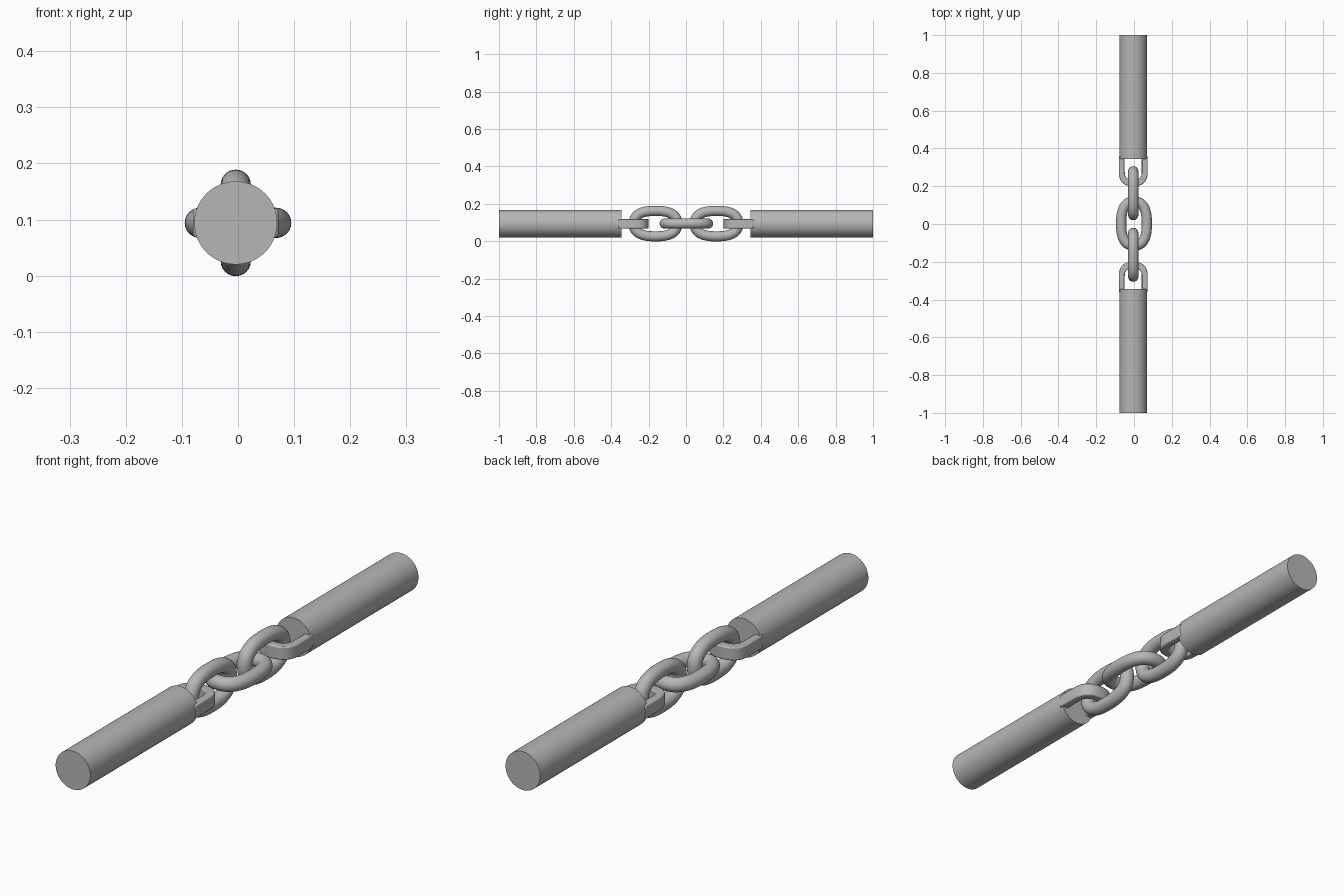
import bpy, bmesh
from math import cos, sin, pi, copysign
from mathutils import Vector, Matrix

cube = bpy.data.objects.get("Cube")
if cube:
    bpy.data.objects.remove(cube, do_unlink=True)

MID_Z = 0.094      # height of the shared axis
AXIS_X = -0.004    # handles and upright links
ROD = 0.027        # link rod radius

steel = bpy.data.materials.new("grey_steel")
steel.use_nodes = True
colour = (0.47, 0.47, 0.47, 1)
steel.diffuse_color = colour
steel.node_tree.nodes["Principled BSDF"].inputs["Base Color"].default_value = colour


def finish(name, bm, angle=0.6):
    bmesh.ops.recalc_face_normals(bm, faces=bm.faces)
    mesh = bpy.data.meshes.new(name)
    bm.to_mesh(mesh)
    bm.free()
    mesh.materials.append(steel)
    obj = bpy.data.objects.new(name, mesh)
    bpy.context.collection.objects.link(obj)
    bpy.ops.object.select_all(action='DESELECT')
    obj.select_set(True)
    bpy.context.view_layer.objects.active = obj
    bpy.ops.object.shade_smooth_by_angle(angle=angle)
    return obj


def rounded(t, a, b, power=2.5):
    """Point on a squarish oval."""
    c, s = cos(t), sin(t)
    return Vector((copysign(abs(c) ** (2 / power), c) * a,
                   copysign(abs(s) ** (2 / power), s) * b, 0))


def handle(name, side):
    bm = bmesh.new()
    turn = Matrix.Translation((AXIS_X, side * 0.6725, MID_Z)) @ Matrix.Rotation(pi / 2, 4, 'X')
    bmesh.ops.create_cone(bm, cap_ends=True, segments=64, radius1=0.074,
                          radius2=0.074, depth=0.655, matrix=turn)
    finish(name, bm)


def bracket(name, side):
    # flat bar bent into a U, closed end towards the chain
    count, leg, bend = 24, 0.36, 0.276
    bm = bmesh.new()
    outlines = []
    for half, reach in ((0.076, 0.076), (0.045, 0.042)):
        arc = [rounded(pi * i / count, half, reach) for i in range(count + 1)]
        line = [(p.x, bend - p.y) for p in arc]
        outlines.append([(half, leg)] + line + [(-half, leg)])
    outline = outlines[0] + outlines[1][::-1]
    verts = [bm.verts.new((AXIS_X + x, side * y, MID_Z - 0.026)) for x, y in outline]
    face = bm.faces.new(verts)
    out = bmesh.ops.extrude_face_region(bm, geom=[face])
    top = [v for v in out["geom"] if isinstance(v, bmesh.types.BMVert)]
    bmesh.ops.translate(bm, verts=top, vec=(0, 0, 0.052))
    obj = finish(name, bm)
    bevel = obj.modifiers.new("soft_edges", 'BEVEL')
    bevel.width = 0.005
    bevel.segments = 2
    bevel.limit_method = 'ANGLE'


def link(name, centre, upright):
    # round rod swept around a squarish oval
    steps, sides = 72, 24
    bm = bmesh.new()
    path = [rounded(2 * pi * i / steps, 0.068, 0.116) for i in range(steps)]
    rings = []
    for i, p in enumerate(path):
        tangent = (path[(i + 1) % steps] - path[i - 1]).normalized()
        out = Vector((tangent.y, -tangent.x, 0))
        ring = []
        for k in range(sides):
            a = 2 * pi * k / sides
            ring.append(bm.verts.new(p + (out * cos(a) + Vector((0, 0, sin(a)))) * ROD))
        rings.append(ring)
    for i in range(steps):
        a, b = rings[i - 1], rings[i]
        for k in range(sides):
            bm.faces.new((a[k - 1], a[k], b[k], b[k - 1]))
    place = Matrix.Translation(centre)
    if upright:
        place = place @ Matrix.Rotation(pi / 2, 4, 'Y')
    bm.transform(place)
    finish(name, bm, angle=1.2)


# Handles, brackets and upright links at both ends
for label, side in (("front", -1), ("back", 1)):
    handle(label + "_handle", side)
    bracket(label + "_bracket", side)
    link(label + "_chain_link", (AXIS_X, side * 0.163, MID_Z), True)

# Flat link in the middle
link("middle_chain_link", (0, 0.002, MID_Z), False)
